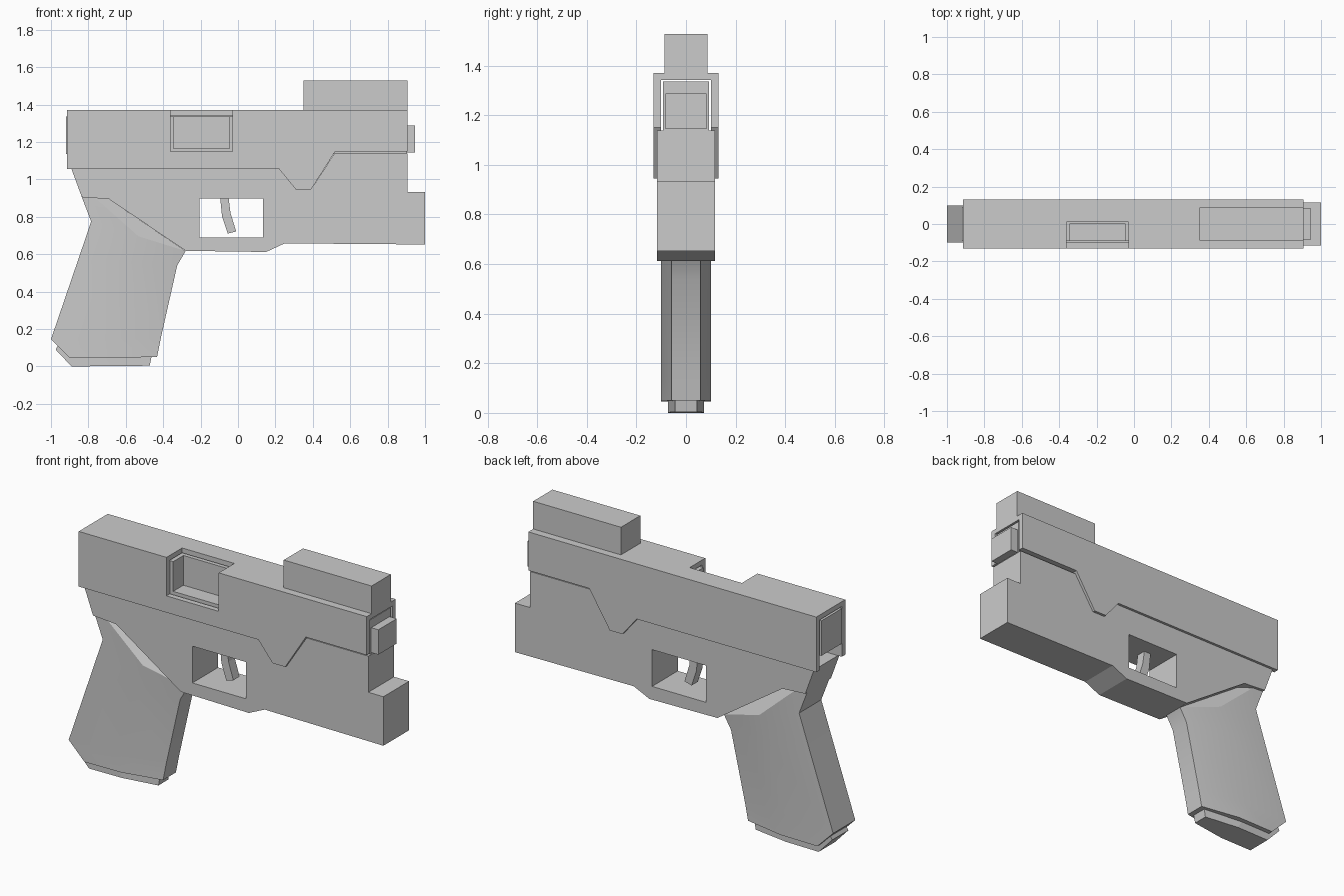
import bpy, bmesh

if "Cube" in bpy.data.objects:
    bpy.data.objects.remove(bpy.data.objects["Cube"])


def finish(name, bm):
    bmesh.ops.recalc_face_normals(bm, faces=bm.faces)
    mesh = bpy.data.meshes.new(name)
    bm.to_mesh(mesh)
    bm.free()
    ob = bpy.data.objects.new(name, mesh)
    bpy.context.collection.objects.link(ob)
    return ob


def extrude_profile(name, pts, half):
    """Side profile in x/z, extruded symmetrically across y."""
    bm = bmesh.new()
    face = bm.faces.new([bm.verts.new((x, -half, z)) for x, z in pts])
    res = bmesh.ops.extrude_face_region(bm, geom=[face])
    for v in res["geom"]:
        if isinstance(v, bmesh.types.BMVert):
            v.co.y = half
    return finish(name, bm)


def box(name, x, y, z):
    bm = bmesh.new()
    bmesh.ops.create_cube(bm, size=1)
    for v in bm.verts:
        v.co = [r[0] if c < 0 else r[1] for c, r in zip(v.co, (x, y, z))]
    return finish(name, bm)


def cut(target, cutter):
    mod = target.modifiers.new("cut", "BOOLEAN")
    mod.operation = "DIFFERENCE"
    mod.solver = "EXACT"
    mod.object = cutter
    bpy.context.view_layer.objects.active = target
    bpy.ops.object.modifier_apply(modifier=mod.name)
    bpy.data.objects.remove(cutter)


def loft(name, rows, wide, narrow):
    """Rows of (rear, front) points; full width at the rear, tapering to the front."""
    bm = bmesh.new()
    rings = []
    for (xr, zr), (xf, zf) in rows:
        xm, zm = (xr + xf) / 2, (zr + zf) / 2
        ring = [(xr, -wide, zr), (xm, -wide, zm), (xf, -narrow, zf),
                (xf, narrow, zf), (xm, wide, zm), (xr, wide, zr)]
        rings.append([bm.verts.new(p) for p in ring])
    for a, b in zip(rings, rings[1:]):
        for i in range(6):
            j = (i + 1) % 6
            bm.faces.new((a[i], a[j], b[j], b[i]))
    bm.faces.new(rings[0])
    bm.faces.new(rings[-1])
    return finish(name, bm)


# Slide: hollow channel with an ejection port
slide = extrude_profile("slide", [
    (-0.915, 1.055), (0.22, 1.055), (0.31, 0.945), (0.39, 0.945),
    (0.52, 1.15), (0.905, 1.15), (0.905, 1.37), (-0.915, 1.37)], 0.131)
cut(slide, box("channel_cutter", (-1.1, 1.1), (-0.1, 0.1), (0.8, 1.342)))
cut(slide, box("port_cutter", (-0.36, -0.03), (-0.3, 0.01), (1.15, 1.5)))

# Inner block with chamber pocket, and barrel tip
block = box("inner_block", (-0.92, 0.9), (-0.092, 0.092), (1.135, 1.335))
cut(block, box("chamber_cutter", (-0.345, -0.045), (-0.3, 0.0), (1.165, 1.5)))
box("barrel_tip", (0.88, 0.945), (-0.083, 0.083), (1.145, 1.287))

# Top sight
box("top_sight", (0.35, 0.905), (-0.087, 0.087), (1.37, 1.528))

# Frame with trigger opening
frame = extrude_profile("frame", [
    (-0.89, 1.055), (-0.835, 0.905), (-0.69, 0.895), (-0.28, 0.618),
    (0.15, 0.612), (0.25, 0.658), (1.0, 0.652), (1.0, 0.932), (0.905, 0.932),
    (0.905, 1.138), (0.515, 1.138), (0.39, 0.945), (0.31, 0.945),
    (0.22, 1.055)], 0.116)
cut(frame, box("guard_cutter", (-0.207, 0.133), (-0.3, 0.3), (0.688, 0.898)))

# Trigger
extrude_profile("trigger", [
    (-0.095, 0.9), (-0.085, 0.8), (-0.055, 0.71), (-0.01, 0.722),
    (-0.04, 0.82), (-0.05, 0.9)], 0.028)

# Grip, softly shaded
grip = loft("grip", [
    ((-0.835, 0.905), (-0.69, 0.895)),
    ((-0.785, 0.775), (-0.28, 0.617)),
    ((-0.853, 0.575), (-0.325, 0.54)),
    ((-1.0, 0.145), (-0.413, 0.15)),
    ((-0.9, 0.045), (-0.433, 0.05))], 0.1, 0.058)
bpy.context.view_layer.objects.active = grip
grip.select_set(True)
bpy.ops.object.shade_smooth_by_angle(angle=0.52)

# Magazine base
loft("magazine_base", [
    ((-0.94, 0.15), (-0.45, 0.12)),
    ((-0.975, 0.09), (-0.463, 0.05)),
    ((-0.89, 0.0), (-0.472, 0.004))], 0.073, 0.044)
